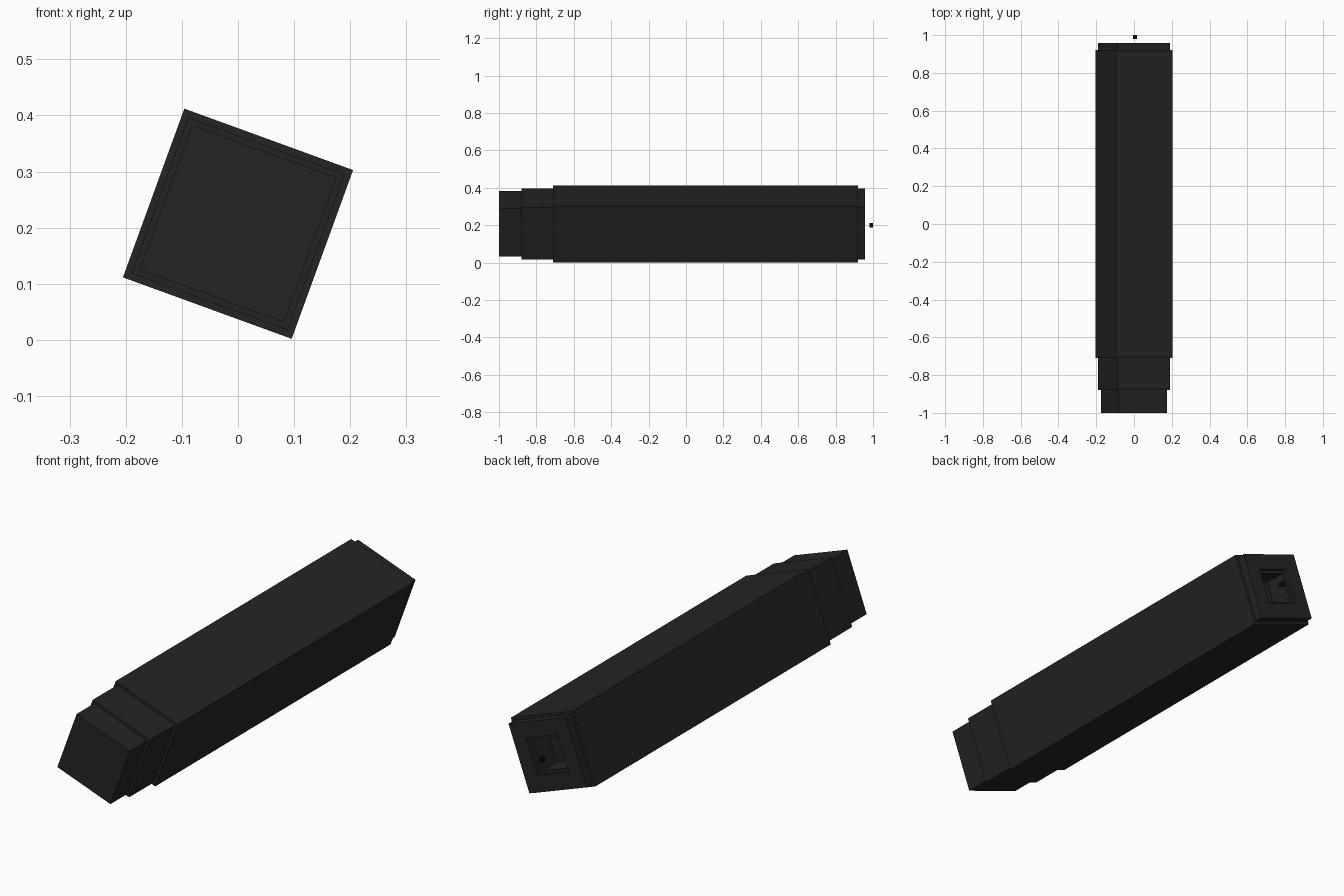
import bpy, bmesh, math

if "Cube" in bpy.data.objects:
    bpy.data.objects.remove(bpy.data.objects["Cube"])

TILT = math.radians(20)   # whole bar is rolled about its long axis
CZ = 0.207                # height of the long axis


def material(name, value):
    m = bpy.data.materials.new(name)
    m.diffuse_color = (value, value, value, 1)
    m.use_nodes = True
    m.node_tree.nodes["Principled BSDF"].inputs["Base Color"].default_value = m.diffuse_color
    return m


dark = material("charcoal", 0.018)
black = material("black", 0.004)


def square_loft(name, rings, mat, cap_start=True, cap_end=True, centre=(0, CZ)):
    """Rolled square section swept through (y, half_width) rings."""
    bm = bmesh.new()
    loops = []
    for y, h in rings:
        r = h * math.sqrt(2)
        loops.append([bm.verts.new((centre[0] + r * math.cos(a), y, centre[1] + r * math.sin(a)))
                      for a in (math.pi / 4 + i * math.pi / 2 - TILT for i in range(4))])
    for a, b in zip(loops, loops[1:]):
        for i in range(4):
            j = (i + 1) % 4
            bm.faces.new((a[i], b[i], b[j], a[j]))
    if cap_start:
        bm.faces.new(loops[0])
    if cap_end:
        bm.faces.new(loops[-1][::-1])
    me = bpy.data.meshes.new(name)
    bm.to_mesh(me)
    bm.free()
    me.materials.append(mat)
    ob = bpy.data.objects.new(name, me)
    bpy.context.collection.objects.link(ob)
    return ob


# Stepped front end
square_loft("front_nose", [(-1, .137), (-.88, .137)], dark, cap_end=False)
square_loft("front_collar", [(-.88, .137), (-.88, .148), (-.71, .148)], dark, False, False)

# Long main body
square_loft("main_body", [(-.71, .148), (-.71, .16), (.92, .16), (.92, .148)], dark, False, False)

# Rear collar with a stepped square socket sunk into it
square_loft("rear_socket", [(.92, .148), (.958, .148), (.958, .08), (.94, .08),
                            (.94, .066), (.84, .066)], dark, cap_start=False)

# Tiny pin tip floating just behind the socket
square_loft("pin_tip", [(.98, .009), (1, .009)], black, centre=(.005, .2))
